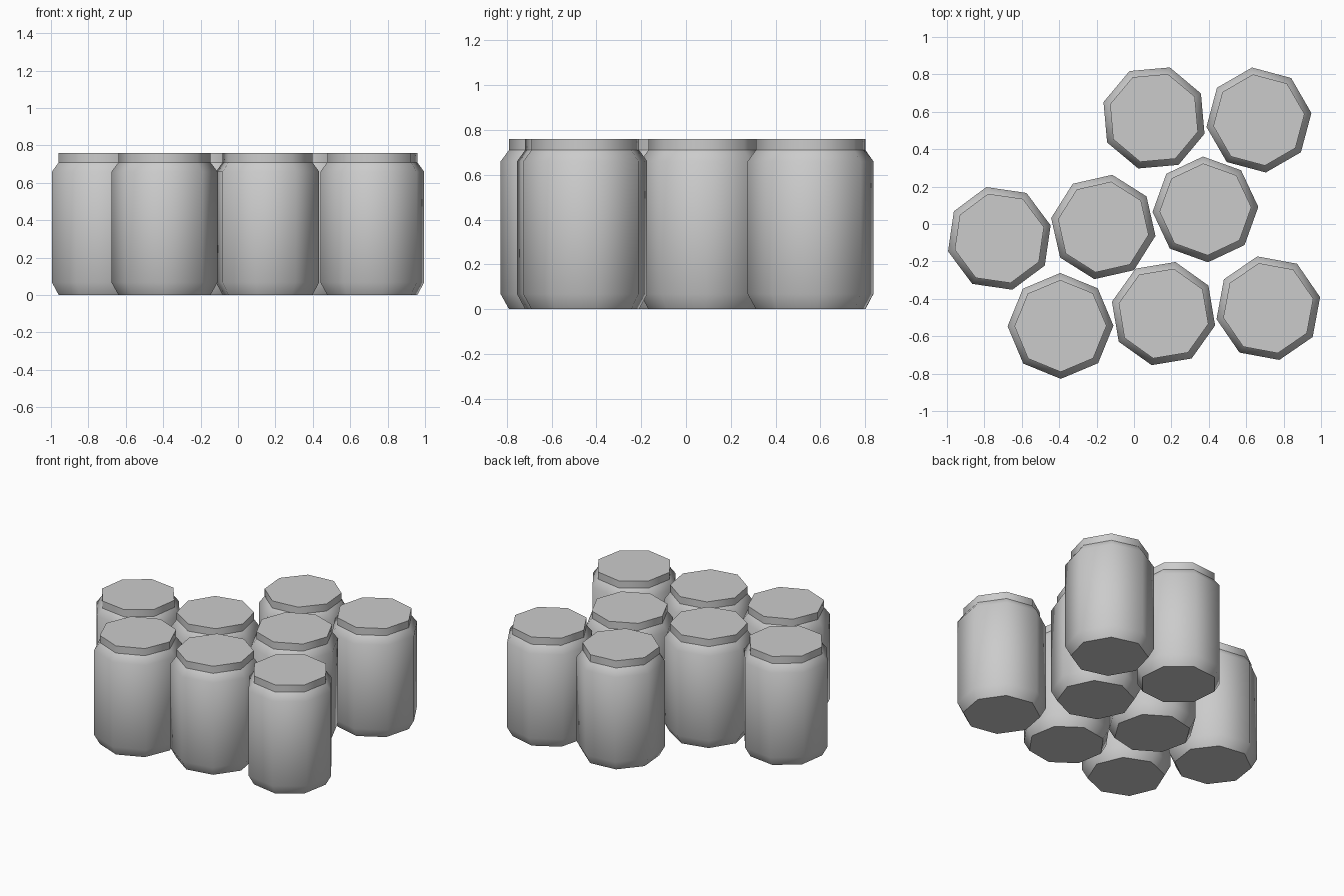
import bpy, bmesh
from math import cos, sin, pi, radians

if "Cube" in bpy.data.objects:
    bpy.data.objects.remove(bpy.data.objects["Cube"])

SIDES = 8
R, R_END = 0.283, 0.246
BODY = [(R_END, 0.0), (R, 0.067), (R, 0.66), (R_END, 0.71)]
LID = [(R_END, 0.71), (R_END, 0.76)]

# can centre x, y and turn in degrees
CANS = [
    (0.107, 0.567, 27.6), (0.668, 0.556, 7.5), (0.382, 0.078, 2.7),
    (-0.164, -0.016, 35.3), (-0.72, -0.077, 14.2), (-0.393, -0.545, 0.3),
    (0.158, -0.479, 32.0), (0.718, -0.45, 12.0),
]


def turned(name, profile, x, y, turn, cap_bottom, cap_top):
    """Octagonal turned part with smooth sides and crisp flat caps."""
    bm = bmesh.new()
    rings = []
    for r, z in profile:
        rings.append([bm.verts.new((r * cos(2 * pi * i / SIDES),
                                    r * sin(2 * pi * i / SIDES), z))
                      for i in range(SIDES)])
    for a, b in zip(rings, rings[1:]):
        for i in range(SIDES):
            j = (i + 1) % SIDES
            bm.faces.new((a[i], a[j], b[j], b[i])).smooth = True
    caps = []
    if cap_bottom:
        caps.append(bm.faces.new(rings[0][::-1]))
    if cap_top:
        caps.append(bm.faces.new(rings[-1]))
    for cap in caps:
        for e in cap.edges:
            e.smooth = False
    mesh = bpy.data.meshes.new(name)
    bm.to_mesh(mesh)
    bm.free()
    ob = bpy.data.objects.new(name, mesh)
    ob.location = (x, y, 0)
    ob.rotation_euler.z = radians(turn)
    bpy.context.collection.objects.link(ob)


# cluster of cans, each a chamfered body with a narrower top rim
for n, (x, y, turn) in enumerate(CANS, 1):
    turned(f"can_body_{n}", BODY, x, y, turn, True, False)
    turned(f"can_lid_{n}", LID, x, y, turn, False, True)
